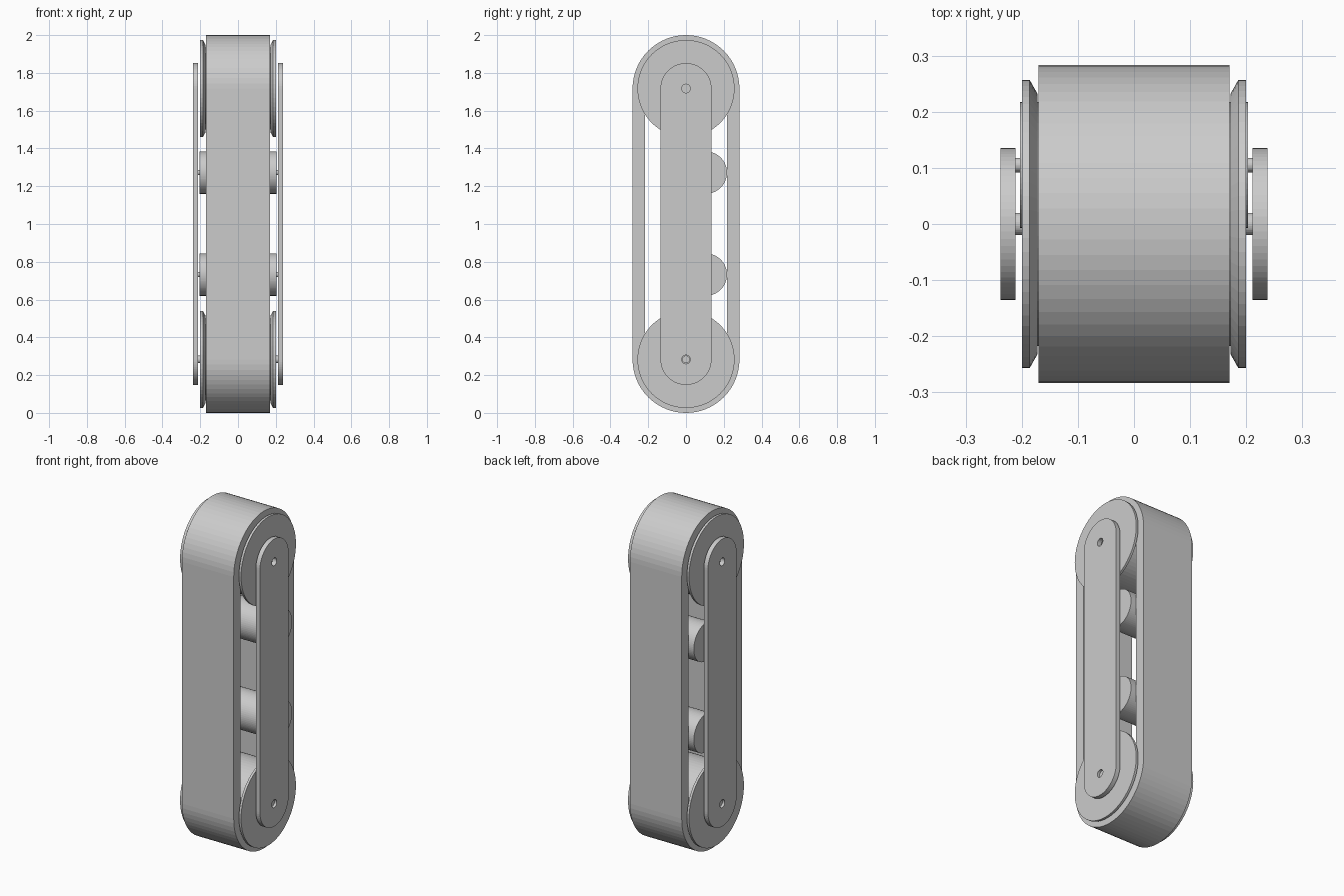
import bpy
import bmesh
from math import sin, cos, pi
from mathutils import Vector

default = bpy.data.objects.get("Cube")
if default:
    bpy.data.objects.remove(default, do_unlink=True)

LOW, HIGH = 0.283, 1.717    # heights of the two wheel centres
BELT_R, BELT_IN, BELT_X = 0.283, 0.218, 0.17
SEG = 64

grey = bpy.data.materials.new("plain_grey")
grey.use_nodes = True
colour = (0.6, 0.6, 0.6, 1)
grey.diffuse_color = colour
grey.node_tree.nodes["Principled BSDF"].inputs["Base Color"].default_value = colour


def finish(name, bm):
    bmesh.ops.recalc_face_normals(bm, faces=bm.faces)
    mesh = bpy.data.meshes.new(name)
    bm.to_mesh(mesh)
    bm.free()
    mesh.materials.append(grey)
    obj = bpy.data.objects.new(name, mesh)
    bpy.context.collection.objects.link(obj)
    return obj


def circle(y, z, r, n=SEG):
    return [(y + r * cos(2 * pi * i / n), z + r * sin(2 * pi * i / n)) for i in range(n)]


def stadium(r, n=SEG // 2):
    top = [(r * cos(pi * i / n), HIGH + r * sin(pi * i / n)) for i in range(n + 1)]
    return top + [(-y, LOW + HIGH - z) for y, z in top]


def plate(name, loops, x0, x1):
    """Fill the outlines (inner ones become holes) and extrude along x."""
    bm = bmesh.new()
    edges = []
    for loop in loops:
        vs = [bm.verts.new((x0, y, z)) for y, z in loop]
        edges += [bm.edges.new((vs[i - 1], vs[i])) for i in range(len(vs))]
    bmesh.ops.triangle_fill(bm, edges=edges, use_beauty=True)
    out = bmesh.ops.extrude_face_region(bm, geom=bm.faces[:])
    moved = [g for g in out["geom"] if isinstance(g, bmesh.types.BMVert)]
    bmesh.ops.translate(bm, verts=moved, vec=Vector((x1 - x0, 0, 0)))
    return finish(name, bm)


def turned(name, half, y, z, n=SEG):
    """Solid of revolution about x, from a half profile mirrored in x."""
    profile = [(-x, r) for x, r in reversed(half)] + half
    bm = bmesh.new()
    rings = [[bm.verts.new((x, *p)) for p in circle(y, z, r, n)] for x, r in profile]
    for a, b in zip(rings, rings[1:]):
        for i in range(n):
            bm.faces.new((a[i - 1], a[i], b[i], b[i - 1]))
    bm.faces.new(rings[0])
    bm.faces.new(rings[-1])
    return finish(name, bm)


# Belt loop
plate("belt", [stadium(BELT_R), stadium(BELT_IN)], -BELT_X, BELT_X)

# Flanged wheels at both ends
wheel = [(0.172, 0.217), (0.172, 0.232), (0.186, 0.257), (0.2, 0.257)]
for label, z in (("lower", LOW), ("upper", HIGH)):
    turned(label + "_wheel", wheel, 0, z)

# Axle of the lower wheel
turned("lower_axle", [(0.225, 0.02)], 0, LOW, 32)

# Support rollers with thin pins
for label, z in (("lower", 0.732), ("upper", 1.272)):
    turned(label + "_roller", [(0.203, 0.112)], 0.105, z)
    turned(label + "_roller_pin", [(0.22, 0.013)], 0.105, z, 32)

# Side bars with a hole at each end
outlines = [stadium(0.135)] + [circle(0, z, 0.023, 32) for z in (LOW, HIGH)]
for label, s in (("left", 1), ("right", -1)):
    plate(label + "_side_bar", outlines, s * 0.211, s * 0.238)
